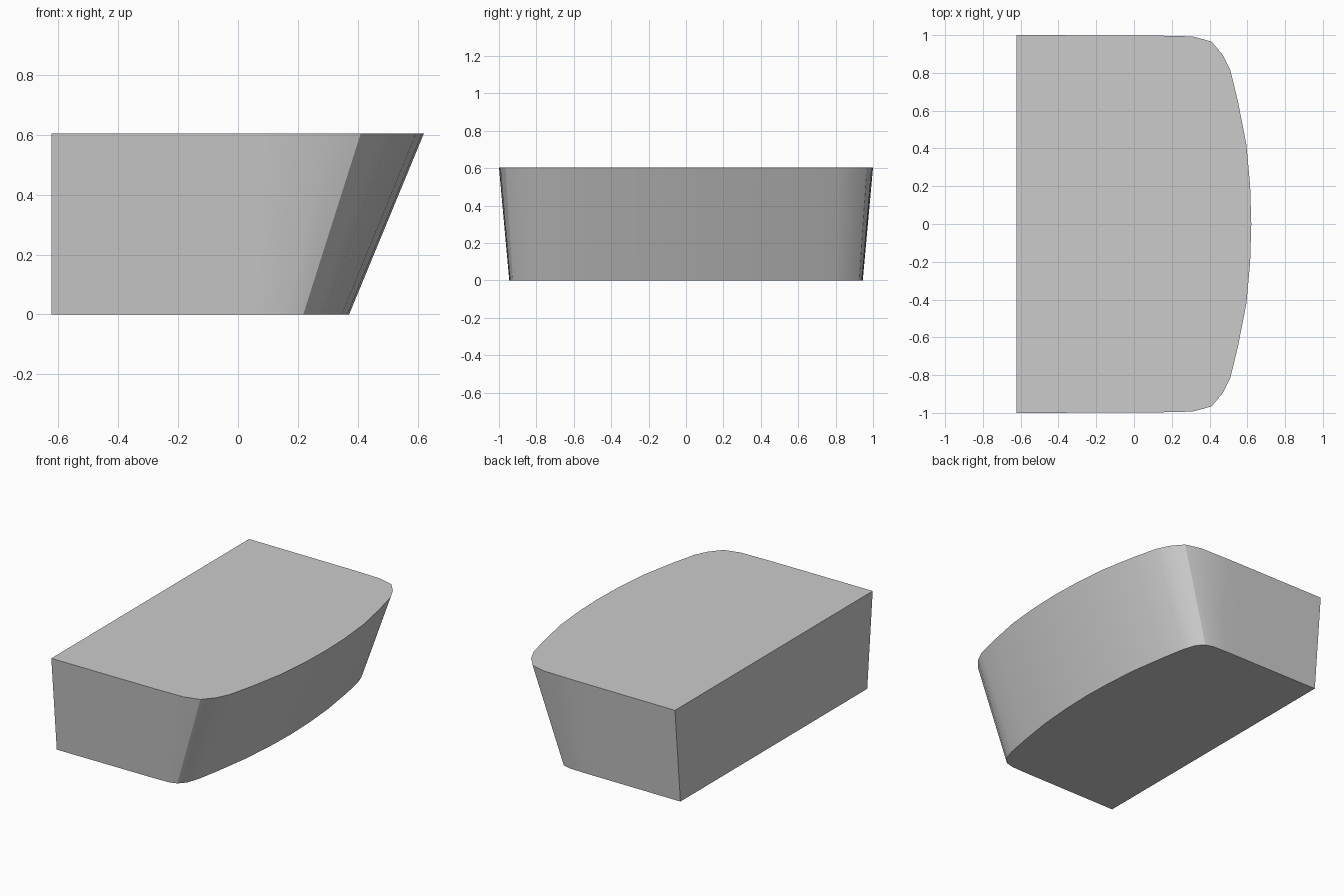
import bpy, bmesh, math

if "Cube" in bpy.data.objects:
    bpy.data.objects.remove(bpy.data.objects["Cube"])

# Half outlines from the flat back corner round to the middle of the bowed front
TOP = [(-0.622, 1.0), (0.10, 0.998), (0.31, 0.993), (0.41, 0.966), (0.47, 0.895),
       (0.51, 0.815), (0.55, 0.65), (0.595, 0.42), (0.615, 0.2), (0.621, 0)]
BOTTOM = [(-0.622, 0.945), (0.06, 0.943), (0.165, 0.94), (0.218, 0.925), (0.258, 0.88),
          (0.284, 0.80), (0.312, 0.65), (0.347, 0.42), (0.365, 0.2), (0.371, 0)]
HEIGHT = 0.605


def ring(bm, half, z):
    """Mirror a half outline in y and add its vertices."""
    outline = half + [(x, -y) for x, y in reversed(half[:-1])]
    return [bm.verts.new((x, y, z)) for x, y in outline]


# Tapered block: loft between bottom and top outlines, with flat caps
bm = bmesh.new()
low, high = ring(bm, BOTTOM, 0), ring(bm, TOP, HEIGHT)
n = len(low)
for i in range(n):
    j = (i + 1) % n
    bm.faces.new((low[i], low[j], high[j], high[i]))
bm.faces.new(low)
bm.faces.new(high)
bmesh.ops.recalc_face_normals(bm, faces=bm.faces)
mesh = bpy.data.meshes.new("tapered_block")
bm.to_mesh(mesh)
bm.free()

block = bpy.data.objects.new("tapered_block", mesh)
bpy.context.collection.objects.link(block)
bpy.context.view_layer.objects.active = block
block.select_set(True)
bpy.ops.object.shade_smooth_by_angle(angle=math.radians(30))
